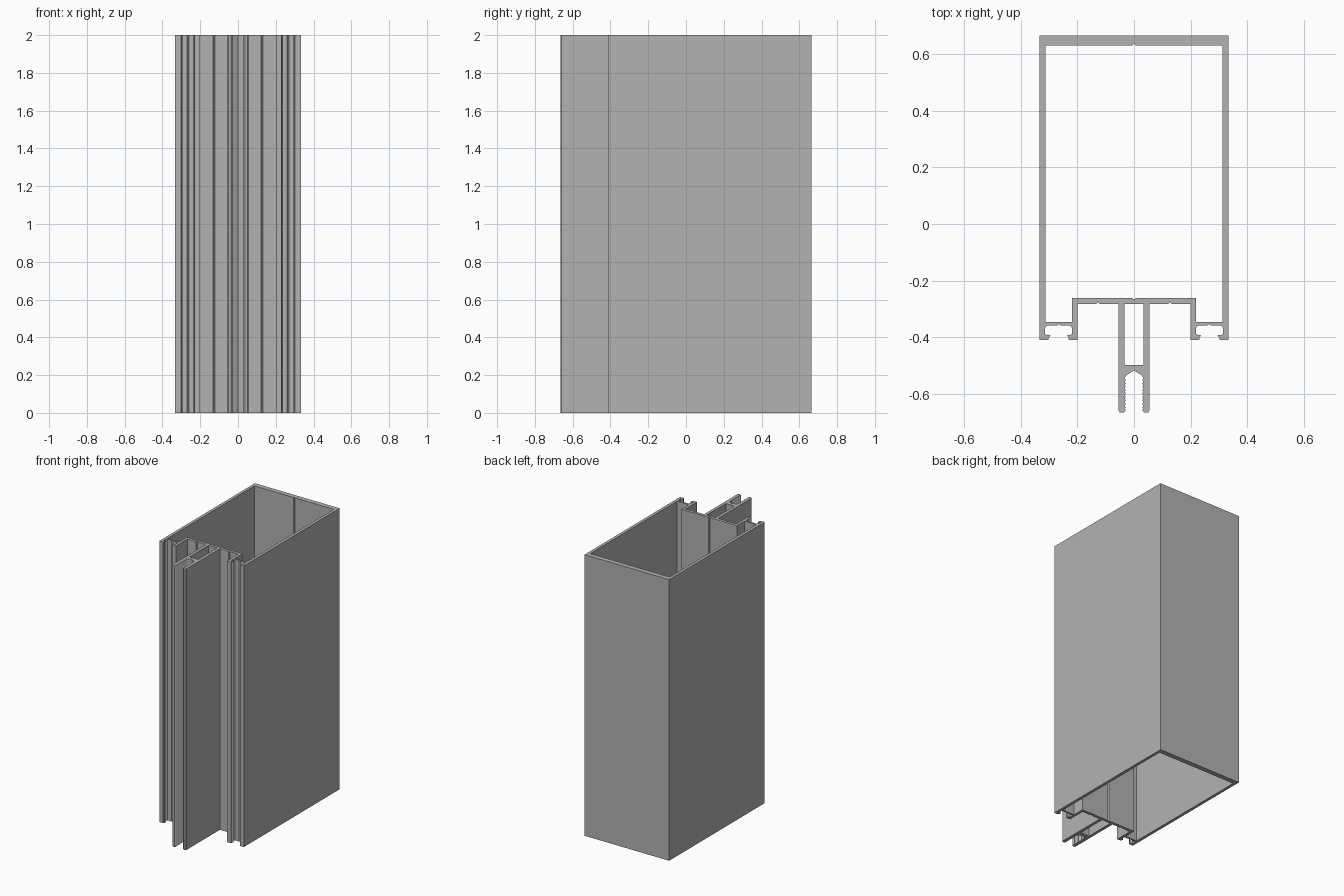
import bpy
import bmesh

cube = bpy.data.objects.get("Cube")
if cube:
    bpy.data.objects.remove(cube, do_unlink=True)

HEIGHT = 2.0
BACK, FRONT = 0.665, -0.665
HALF_W = 0.333

# One anodised metal colour
metal = bpy.data.materials.new("grey aluminium")
colour = (0.45, 0.45, 0.45, 1)
metal.diffuse_color = colour
metal.use_nodes = True
metal.node_tree.nodes["Principled BSDF"].inputs["Base Color"].default_value = colour


def notch(x, y, depth):
    """Small V groove, listed from +x to -x."""
    return [(x + 0.006, y), (x, y + depth), (x - 0.006, y)]


def mirrored(half):
    """Close a right-hand half outline by mirroring it over x = 0."""
    return half + [(-x, y) for x, y in reversed(half) if x > 0]


# Box wall and hooked gasket pocket
outer = [(HALF_W, BACK), (HALF_W, -0.409), (0.302, -0.409), (0.300, -0.399),
         (0.293, -0.393), (0.314, -0.390), (0.314, -0.366), (0.306, -0.358)]
outer += notch(0.265, -0.358, 0.005)
outer += [(0.226, -0.358), (0.219, -0.366), (0.219, -0.390), (0.238, -0.393),
          (0.232, -0.399), (0.230, -0.409), (0.200, -0.409), (0.200, -0.282)]
# Underside of the raised floor and outside of the fin
outer += notch(0.127, -0.282, 0.005)
outer += [(0.055, -0.282), (0.055, -0.658), (0.050, FRONT), (0.036, FRONT)]
# Serrated screw channel inside the fin
teeth = 10
pitch = 0.012
for i in range(teeth):
    y = -0.658 + i * pitch
    outer += [(0.029, y), (0.033, y + pitch / 2)]
outer += [(0.029, -0.535), (0, -0.517)]

# Main hollow chamber
chamber = [(0, 0.635), (0.006, 0.630), (0.312, 0.630), (0.312, -0.346),
           (0.219, -0.346), (0.219, -0.261), (0.006, -0.261), (0, -0.266)]

# Small hollow chamber between the fins
fin_chamber = [(0.034, -0.282), (0.034, -0.497)]

# Filled outline with holes, extruded to full height
profile = bpy.data.curves.new("profile", "CURVE")
profile.dimensions = "2D"
profile.fill_mode = "BOTH"
profile.extrude = HEIGHT / 2
for half in (outer, chamber, fin_chamber):
    points = mirrored(half)
    spline = profile.splines.new("POLY")
    spline.points.add(len(points) - 1)
    for point, (x, y) in zip(spline.points, points):
        point.co = (x, y, 0, 1)
    spline.use_cyclic_u = True

helper = bpy.data.objects.new("profile_helper", profile)
bpy.context.collection.objects.link(helper)
depsgraph = bpy.context.evaluated_depsgraph_get()
mesh = bpy.data.meshes.new_from_object(helper.evaluated_get(depsgraph))
bpy.data.objects.remove(helper, do_unlink=True)

# Weld the caps to the walls and stand the extrusion on the ground
bm = bmesh.new()
bm.from_mesh(mesh)
bmesh.ops.remove_doubles(bm, verts=bm.verts[:], dist=0.0002)
bmesh.ops.translate(bm, verts=bm.verts[:], vec=(0, 0, HEIGHT / 2))
bmesh.ops.recalc_face_normals(bm, faces=bm.faces[:])
for face in bm.faces:
    face.smooth = False
    face.material_index = 0
bm.to_mesh(mesh)
bm.free()

mesh.name = "frame_extrusion"
mesh.materials.clear()
mesh.materials.append(metal)
frame = bpy.data.objects.new("frame_extrusion", mesh)
bpy.context.collection.objects.link(frame)
